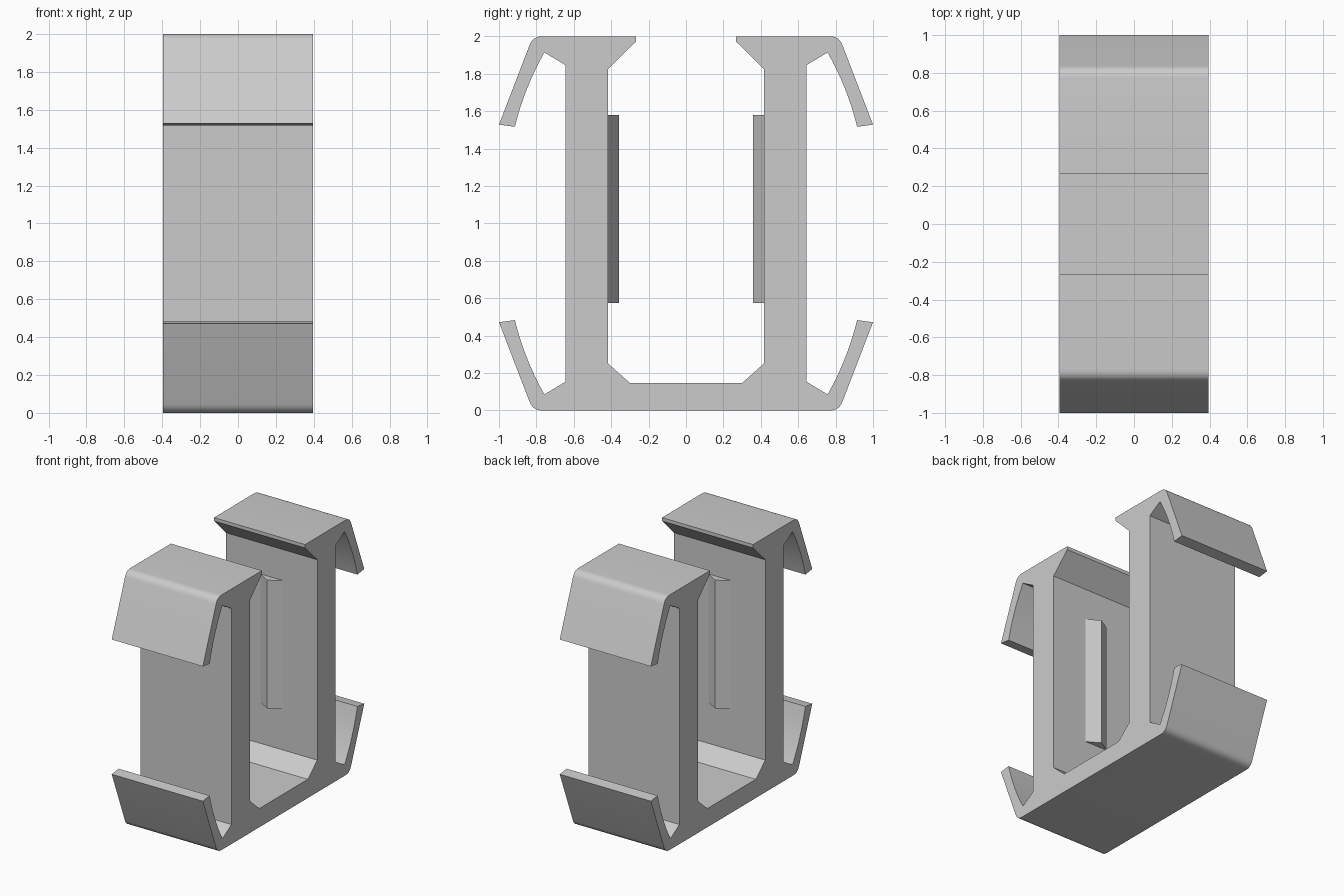
import bpy, bmesh
from mathutils import Vector

HALF_WIDTH = 0.395
HEIGHT = 2.0

cube = bpy.data.objects.get("Cube")
if cube:
    bpy.data.objects.remove(cube, do_unlink=True)

grey = bpy.data.materials.new("plain grey")
grey.use_nodes = True
grey.diffuse_color = (0.6, 0.6, 0.6, 1)
grey.node_tree.nodes["Principled BSDF"].inputs["Base Color"].default_value = (0.6, 0.6, 0.6, 1)


def arc(start, control, end, steps=6):
    """Points on a quadratic curve from start to end."""
    a, b, c = Vector(start), Vector(control), Vector(end)
    ts = [i / steps for i in range(steps + 1)]
    return [tuple(a * (1 - t) ** 2 + b * 2 * t * (1 - t) + c * t * t) for t in ts]


def prism(name, outline, shift):
    """Closed outline of 3D points swept along a vector."""
    bm = bmesh.new()
    base = bm.faces.new([bm.verts.new(p) for p in outline])
    swept = bmesh.ops.extrude_face_region(bm, geom=[base], use_keep_orig=True)
    moved = [v for v in swept["geom"] if isinstance(v, bmesh.types.BMVert)]
    bmesh.ops.translate(bm, verts=moved, vec=shift)
    bmesh.ops.recalc_face_normals(bm, faces=bm.faces)
    mesh = bpy.data.meshes.new(name)
    bm.to_mesh(mesh)
    bm.free()
    mesh.materials.append(grey)
    obj = bpy.data.objects.new(name, mesh)
    bpy.context.collection.objects.link(obj)
    bpy.ops.object.select_all(action="DESELECT")
    obj.select_set(True)
    bpy.context.view_layer.objects.active = obj
    bpy.ops.object.shade_smooth_by_angle(angle=0.52)
    return obj


# Lower spring arm, from the underside round the tip to the post
lower_arm = arc((0.77, 0), (0.819, 0), (0.837, 0.048))
lower_arm += [(1.0, 0.472)]
lower_arm += arc((0.915, 0.483), (0.862, 0.27), (0.757, 0.086), 8)
lower_arm += [(0.645, 0.153)]
upper_arm = [(y, HEIGHT - z) for y, z in lower_arm]

# Half profile: floor, post inner side, top lip, then both arms
half = [(0.3, 0.147), (0.418, 0.252), (0.418, 1.823), (0.267, 1.973), (0.267, HEIGHT)]
half += upper_arm + lower_arm[::-1]
profile = half + [(-y, z) for y, z in reversed(half)]
prism("clip_body", [(-HALF_WIDTH, y, z) for y, z in profile], (2 * HALF_WIDTH, 0, 0))

# Triangular ribs on the inner sides of the posts
for name, side in (("front_rib", -1), ("back_rib", 1)):
    section = [(-0.1, 0.419), (0, 0.359), (0.1, 0.419)]
    prism(name, [(x, side * y, 0.575) for x, y in section], (0, 0, 1.005))
